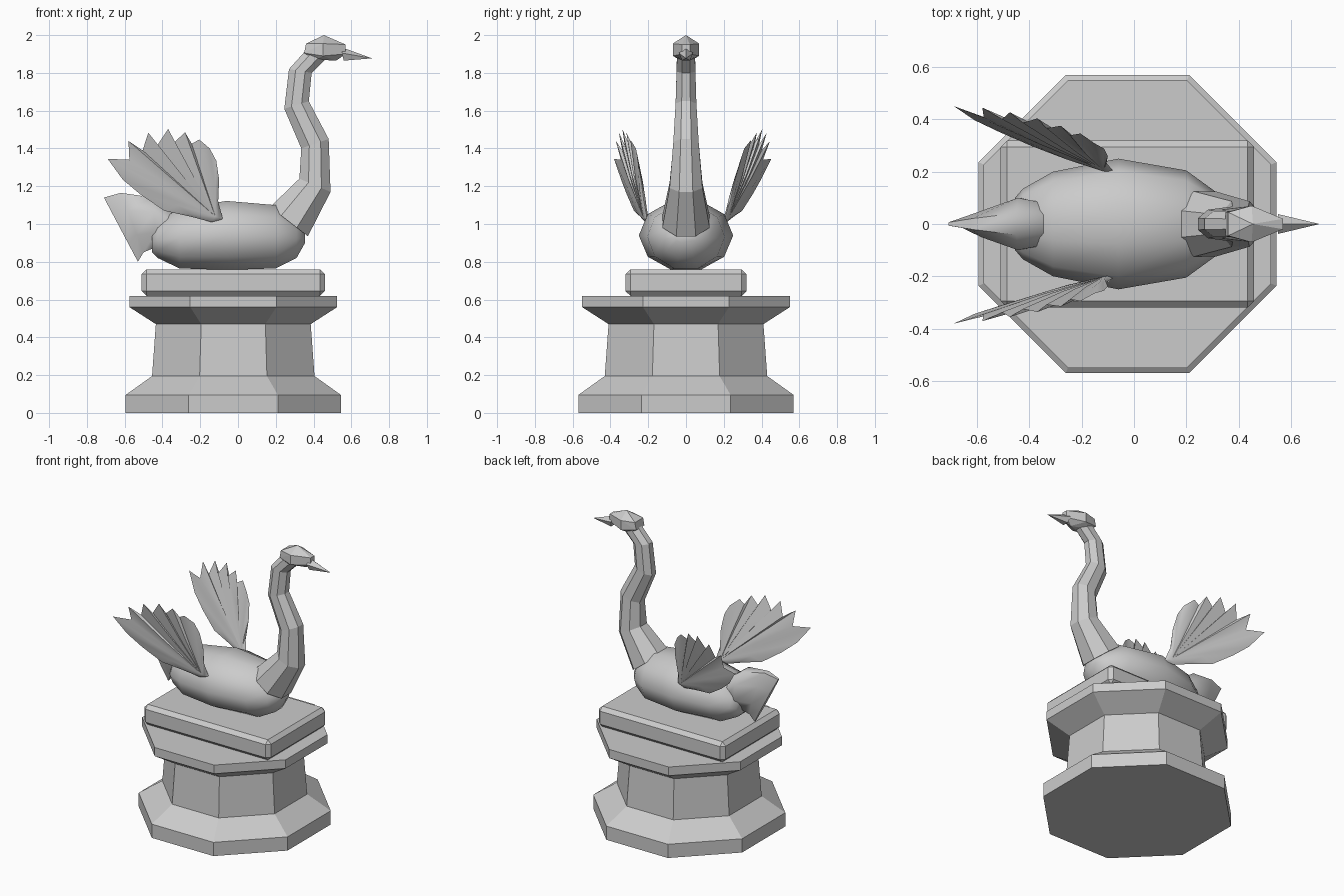
import bpy, bmesh, math
from mathutils import Vector

if "Cube" in bpy.data.objects:
    bpy.data.objects.remove(bpy.data.objects["Cube"])


def finish(name, bm, smooth=None):
    bmesh.ops.recalc_face_normals(bm, faces=bm.faces[:])
    me = bpy.data.meshes.new(name)
    bm.to_mesh(me)
    bm.free()
    ob = bpy.data.objects.new(name, me)
    bpy.context.collection.objects.link(ob)
    if smooth:
        bpy.ops.object.select_all(action='DESELECT')
        ob.select_set(True)
        bpy.context.view_layer.objects.active = ob
        bpy.ops.object.shade_smooth_by_angle(angle=math.radians(smooth))
    return ob


def skin(name, rings, smooth=None):
    """Join successive closed rings of points and cap both ends."""
    bm = bmesh.new()
    vs = [[bm.verts.new(p) for p in r] for r in rings]
    n = len(vs[0])
    for a, b in zip(vs, vs[1:]):
        for i in range(n):
            j = (i + 1) % n
            bm.faces.new((a[i], a[j], b[j], b[i]))
    bm.faces.new(vs[0])
    bm.faces.new(vs[-1])
    return finish(name, bm, smooth)


def section(ax, az, bx, bz, half_y, n):
    """Elliptical ring spanning point A to point B in the xz plane."""
    a, b = Vector((ax, 0, az)), Vector((bx, 0, bz))
    mid, arm = (a + b) / 2, (a - b) / 2 / math.cos(math.pi / n)
    top = max(abs(math.sin((i + .5) * 2 * math.pi / n)) for i in range(n))
    ring = []
    for i in range(n):
        t = (i + .5) * 2 * math.pi / n
        ring.append(mid + arm * math.cos(t) + Vector((0, half_y * math.sin(t) / top, 0)))
    return ring


# Octagonal pedestal: (apothem, height)
CX = -0.025
profile = [(.57, 0), (.57, .095), (.43, .195), (.41, .47), (.55, .56), (.55, .62)]
rings = []
for r, z in profile:
    R = r / math.cos(math.pi / 8)
    rings.append([(CX + R * math.cos((i + .5) * math.pi / 4),
                   R * math.sin((i + .5) * math.pi / 4), z) for i in range(8)])
skin("pedestal", rings)

# Bevelled slab
bm = bmesh.new()
bmesh.ops.create_cube(bm, size=1)
for v in bm.verts:
    v.co = (CX + v.co.x * .97, v.co.y * .64, .69 + v.co.z * .14)
slab = finish("slab", bm)
bev = slab.modifiers.new("bevel", 'BEVEL')
bev.width, bev.segments = .025, 1

# Body: x, bottom, top, half width
body = [(-.455, .85, .96, .10), (-.425, .82, 1.01, .135), (-.31, .765, 1.085, .20),
        (-.06, .757, 1.122, .25), (.2, .765, 1.10, .205), (.31, .82, 1.02, .125),
        (.355, .90, .96, .06)]
skin("body", [section(x, t, x, b, w, 10) for x, b, t, w in body], 50)

# Neck: back point, front point, half width
neck = [(.17, 1.09, .37, .935, .125), (.325, 1.24, .49, 1.17, .087),
        (.335, 1.40, .48, 1.45, .067), (.245, 1.61, .375, 1.65, .055),
        (.27, 1.82, .39, 1.80, .05), (.36, 1.92, .46, 1.87, .048)]
skin("neck", [section(*s, 8) for s in neck])

# Tail: upper point, lower point, half width
tail = [(-.71, 1.14, -.53, .80, .015), (-.62, 1.165, -.50, .85, .05),
        (-.45, 1.14, -.43, .88, .10), (-.33, 1.05, -.36, .90, .08)]
skin("tail", [section(*s, 8) for s in tail], 50)

# Head: faceted hull
half = [(.36, .045, 1.955), (.45, .07, 1.955), (.57, .02, 1.95),
        (.35, .045, 1.905), (.45, .07, 1.89), (.57, .02, 1.90), (.41, .035, 1.87)]
bm = bmesh.new()
for x, y, z in half:
    bm.verts.new((x, y, z))
    bm.verts.new((x, -y, z))
bm.verts.new((.455, 0, 2.0))
bm.verts.new((.52, 0, 1.865))
bmesh.ops.convex_hull(bm, input=bm.verts[:])
finish("head", bm)

# Beak
bm = bmesh.new()
for p in [(.71, 0, 1.877), (.55, 0, 1.935), (.55, .038, 1.905), (.55, -.038, 1.905),
          (.56, .02, 1.865), (.56, -.02, 1.865)]:
    bm.verts.new(p)
bmesh.ops.convex_hull(bm, input=bm.verts[:])
finish("beak", bm)

# Wings: feathered fan outline in xz, (x, z, pleat offset)
outline = [(-.08, 1.025, 0), (-.105, 1.12, 0), (-.10, 1.235, 0), (-.115, 1.335, 0),
           (-.15, 1.40, -1), (-.205, 1.447, 1), (-.245, 1.425, -1), (-.28, 1.485, 1),
           (-.335, 1.435, -1), (-.37, 1.503, 1), (-.425, 1.42, -1), (-.475, 1.483, 1),
           (-.505, 1.39, -1), (-.58, 1.44, 1), (-.575, 1.34, -1), (-.69, 1.345, 1),
           (-.61, 1.235, 0), (-.515, 1.155, 0), (-.39, 1.07, 0), (-.255, 1.04, 0),
           (-.14, 1.01, 0)]


def wing(name, side, lean_x, lean_z):
    def place(x, z, off):
        y = .21 + lean_x * (-x - .1) + lean_z * (z - 1.03) + off
        return Vector((x, side * y, z))
    bm = bmesh.new()
    edge = [bm.verts.new(place(x, z, p * .006)) for x, z, p in outline]
    # inner and outer skins meet at the thin outline, thicker near the root
    for s in (-1, 1):
        root = bm.verts.new(place(-.12, 1.04, s * .012))
        mid = [bm.verts.new(place(-.12 + (x + .12) * .5, 1.04 + (z - 1.04) * .5,
                                  s * .012 + p * .004)) for x, z, p in outline]
        for i in range(len(edge)):
            j = (i + 1) % len(edge)
            bm.faces.new((root, mid[i], mid[j]))
            bm.faces.new((mid[i], edge[i], edge[j], mid[j]))
    return finish(name, bm, 40)


wing("wing_right", -1, .207, .137)
wing("wing_left", 1, .268, .245)
